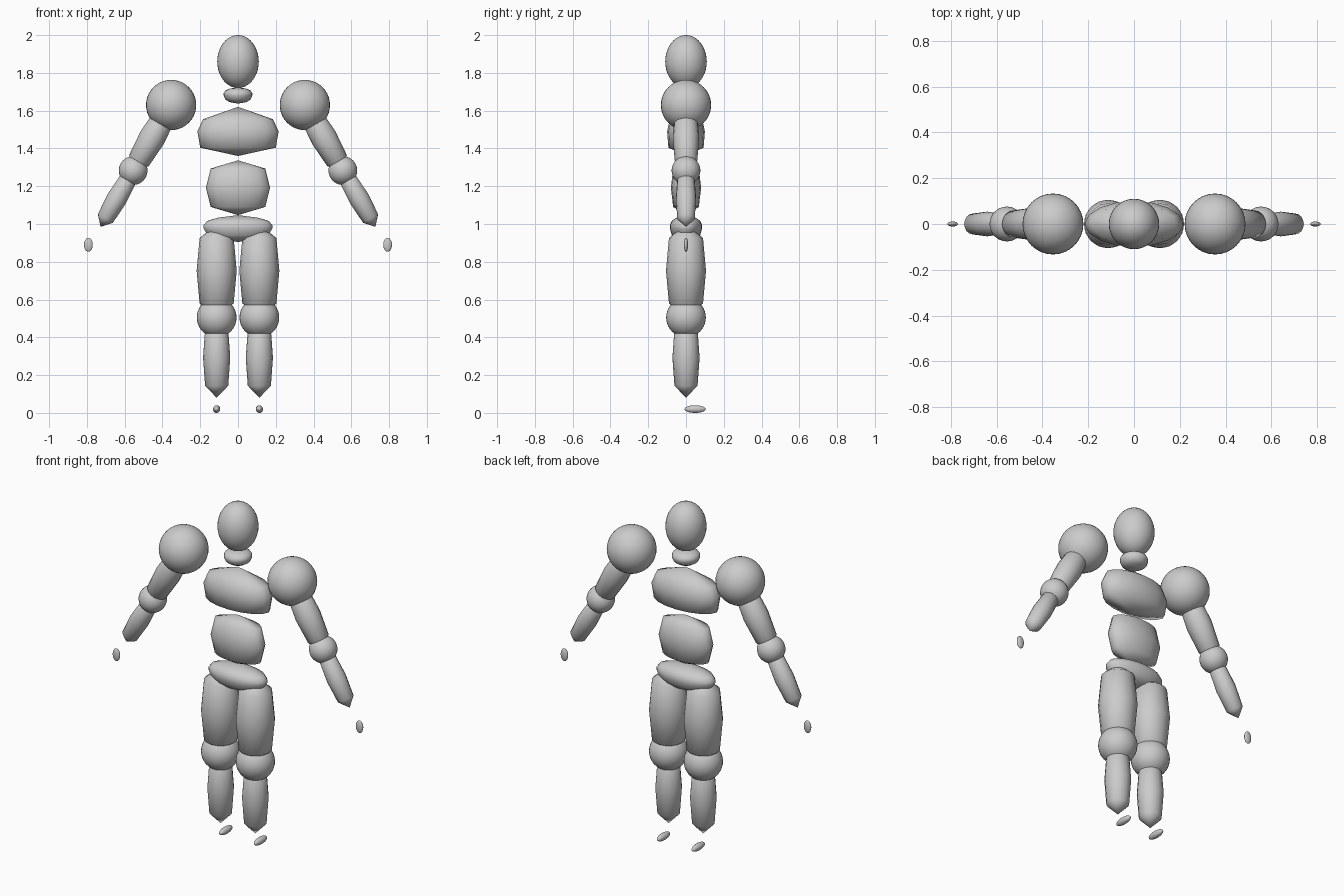
import bpy, bmesh, math
from mathutils import Vector

if "Cube" in bpy.data.objects:
    bpy.data.objects.remove(bpy.data.objects["Cube"])

SPINDLE = [(0, 0), (0.15, 0.85), (0.5, 1), (0.85, 0.85), (1, 0)]
ROUNDED = [(0, 0), (0.1, 0.6), (0.25, 0.88), (0.5, 1), (0.62, 1), (0.78, 0.9), (0.9, 0.6), (1, 0)]
CHEST = [(0, 0), (0.17, 0.93), (0.5, 1), (0.75, 0.86), (1, 0)]


def finish(name, bm):
    bmesh.ops.recalc_face_normals(bm, faces=bm.faces)
    for f in bm.faces:
        f.smooth = True
    me = bpy.data.meshes.new(name)
    bm.to_mesh(me)
    bm.free()
    ob = bpy.data.objects.new(name, me)
    bpy.context.collection.objects.link(ob)
    return ob


def ellipsoid(name, center, radii):
    bm = bmesh.new()
    bmesh.ops.create_uvsphere(bm, u_segments=32, v_segments=20, radius=1)
    bmesh.ops.scale(bm, vec=radii, verts=bm.verts)
    bmesh.ops.translate(bm, vec=center, verts=bm.verts)
    return finish(name, bm)


def spindle(name, start, end, rx, ry, profile=SPINDLE, sides=16):
    """Lathed muscle form running from start to end, pointed at both tips."""
    start, end = Vector(start), Vector(end)
    axis = end - start
    turn = Vector((0, 0, 1)).rotation_difference(axis)
    rings = []
    bm = bmesh.new()
    for t, r in profile:
        n = sides if r > 0 else 1
        rings.append([bm.verts.new(start + turn @ Vector((
            rx * r * math.cos(math.tau * i / sides),
            ry * r * math.sin(math.tau * i / sides), t * axis.length)))
            for i in range(n)])
    for a, b in zip(rings, rings[1:]):
        for i in range(sides):
            j = (i + 1) % sides
            if len(a) == 1:
                bm.faces.new((a[0], b[j], b[i]))
            elif len(b) == 1:
                bm.faces.new((a[i], a[j], b[0]))
            else:
                bm.faces.new((a[i], a[j], b[j], b[i]))
    return finish(name, bm)


# Head and torso
ellipsoid("head", (0, 0, 1.86), (0.11, 0.11, 0.14))
spindle("neck", (0, 0, 1.637), (0, 0, 1.725), 0.076, 0.076, ROUNDED)
spindle("chest", (0, 0, 1.36), (0, 0, 1.62), 0.215, 0.10, CHEST)
spindle("abdomen", (0, 0, 1.047), (0, 0, 1.337), 0.17, 0.08)
spindle("pelvis", (0, 0, 0.905), (0, 0, 1.047), 0.182, 0.085, ROUNDED, 24)

for side, s in (("left", -1), ("right", 1)):
    # Arm
    shoulder = (s * 0.354, 0, 1.63)
    elbow = (s * 0.555, 0, 1.283)
    wrist = (s * 0.728, 0, 0.985)
    ellipsoid(side + "_shoulder", shoulder, (0.133, 0.133, 0.133))
    spindle(side + "_upper_arm", shoulder, elbow, 0.07, 0.07)
    ellipsoid(side + "_elbow", elbow, (0.076, 0.076, 0.076))
    spindle(side + "_forearm", elbow, wrist, 0.054, 0.054)
    ellipsoid(side + "_hand", (s * 0.792, 0, 0.89), (0.023, 0.011, 0.037))
    # Leg
    x = s * 0.113
    spindle(side + "_thigh", (x, 0, 0.505), (x, 0, 1.0), 0.106, 0.106)
    ellipsoid(side + "_knee", (x, 0, 0.505), (0.105, 0.105, 0.105))
    spindle(side + "_calf", (x, 0, 0.08), (x, 0, 0.505), 0.072, 0.072)
    ellipsoid(side + "_foot", (x, 0.048, 0.02), (0.019, 0.056, 0.02))
